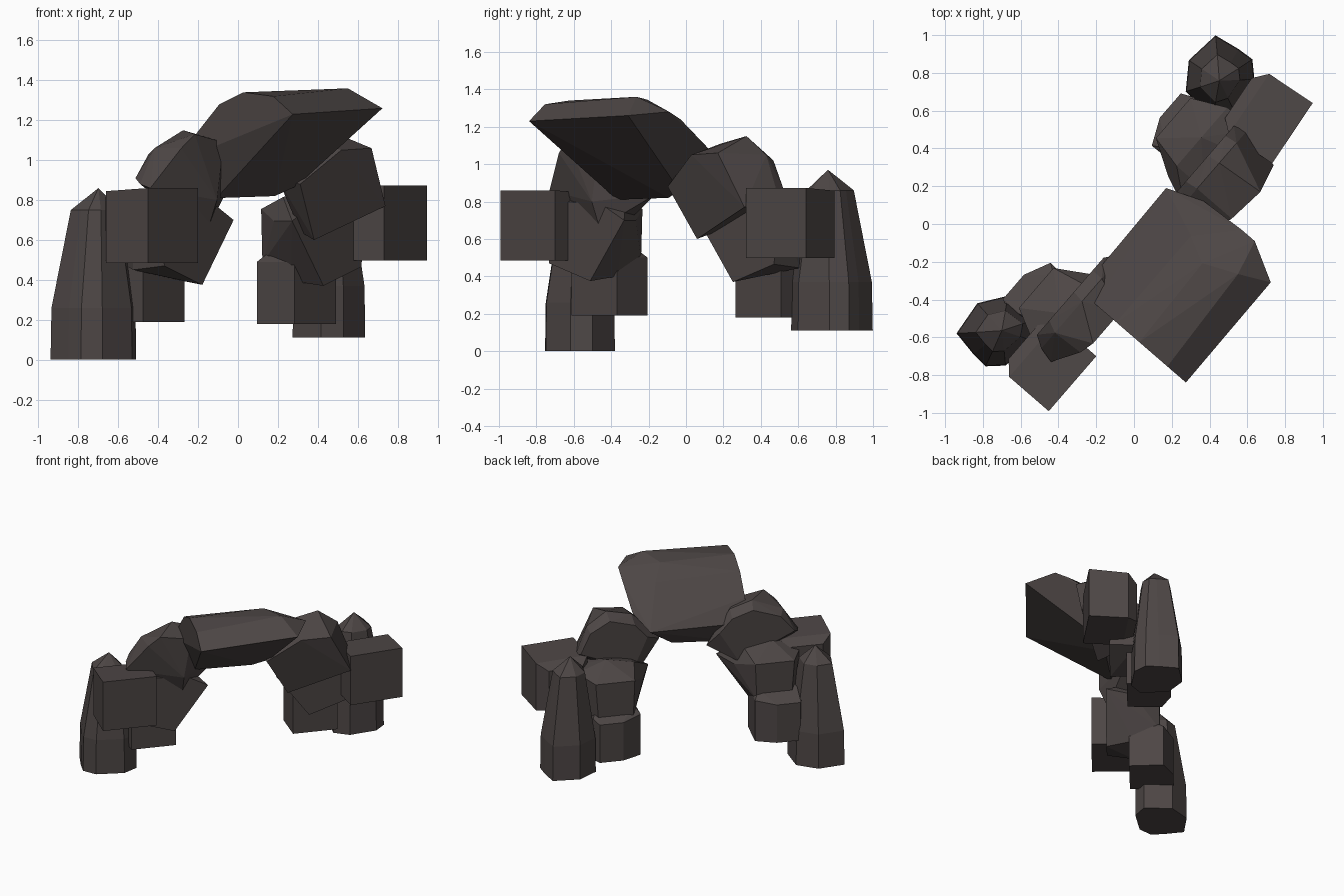
import bpy, bmesh, math
from mathutils import Vector, Matrix

if "Cube" in bpy.data.objects:
    bpy.data.objects.remove(bpy.data.objects["Cube"])

# Arch runs diagonally: U along the span, V towards the front right
U = Vector((0.654, 0.756, 0))
V = Vector((0.756, -0.654, 0))

stone = bpy.data.materials.new("dark_stone")
stone.diffuse_color = (0.075, 0.062, 0.06, 1)
stone.use_nodes = True
stone.node_tree.nodes["Principled BSDF"].inputs["Base Color"].default_value = stone.diffuse_color


def rock(name, pts, side=1, ds=0, dt=0, dz=0, rot=0):
    """Faceted boulder: hull of (span, depth, height) points, side=-1 mirrors it."""
    world = [U * side * (s + ds) + V * (t + dt) + Vector((0, 0, z + dz)) for s, t, z in pts]
    mid = sum(world, Vector()) / len(world)
    spin = Matrix.Rotation(math.radians(rot), 3, 'Z')
    bm = bmesh.new()
    for p in world:
        bm.verts.new(spin @ (p - mid))
    res = bmesh.ops.convex_hull(bm, input=bm.verts[:])
    junk = {g for g in res["geom_interior"] + res["geom_unused"]
            if isinstance(g, bmesh.types.BMVert)}
    bmesh.ops.delete(bm, geom=list(junk), context='VERTS')
    bmesh.ops.dissolve_limit(bm, angle_limit=math.radians(4), verts=bm.verts[:], edges=bm.edges[:])
    bmesh.ops.recalc_face_normals(bm, faces=bm.faces[:])
    me = bpy.data.meshes.new(name)
    bm.to_mesh(me)
    bm.free()
    me.materials.append(stone)
    ob = bpy.data.objects.new(name, me)
    ob.location = mid
    bpy.context.collection.objects.link(ob)


def slices(*rings):
    """Profiles of (span, height) placed at given depths."""
    return [(s, t, z) for t, prof in rings for s, z in prof]


def rect(s0, s1, z0, z1):
    return [(s0, z0), (s1, z0), (s1, z1), (s0, z1)]


# Capstone slab
left_end = [(.017, 1.0), (.124, 1.14), (.27, 1.28), (.43, 1.34), (.627, 1.32), (.757, 1.23)]
slab = [(-.455, t, z) for t, z in left_end]
slab += [(.255, .004, 1.01), (.333, .2, 1.08), (.35, .45, 1.24), (.35, .543, 1.28),
         (.24, .75, 1.26), (.16, .59, 1.36), (.08, .41, 1.345), (.15, .27, 1.26),
         (.2, .13, 1.13), (-.35, .16, .81), (.05, .2, .82), (.16, .25, .87)]
rock("capstone", slab)

# Tall tapered pillar: footprint repeated at three heights plus a tip
foot = [(-.138, -.145), (.054, -.166), (.19, -.07), (.203, .128),
        (.1, .19), (-.097, .163), (-.17, .085), (-.163, -.005)]
pillar = [(.915 - a * k - .03 * (1 - k), -.187 + b * k + .03 * (1 - k), z)
          for k, z in ((1, 0), (.98, .26), (.58, .75)) for a, b in foot]
pillar.append((.885, -.16, .86))

# Squared boulder on the front side
box = slices((.307, rect(.66, 1.045, .485, .86)),
             (.03, rect(.66, 1.045, .485, .845)),
             (-.035, rect(.72, .975, .50, .80)))

# Low block at the inner foot
block = slices((.04, rect(.40, .72, .19, .50)),
               (.0, rect(.42, .68, .19, .56)),
               (-.20, rect(.39, .73, .19, .50)),
               (-.14, rect(.43, .70, .19, .555)),
               (-.265, rect(.53, .70, .19, .48)))

# Lower wedge stone
lower = slices((.19, [(.25, .70), (.49, .375), (.78, .47), (.82, .75), (.66, .80), (.40, .78)]),
               (.0, [(.33, .70), (.46, .40), (.80, .45), (.81, .78), (.60, .86), (.40, .82)]),
               (-.18, [(.44, .76), (.45, .49), (.70, .49), (.72, .76)]))

# Upper wedge stones: flat front face, ridge and back
upper_right = [(.13, .30, .88), (.294, .25, .60), (.72, .355, .77), (.36, .373, 1.05),
               (.567, .395, 1.06)]
upper_right += slices((.13, [(.16, .90), (.33, .64), (.76, .84), (.68, 1.05), (.54, 1.15), (.36, 1.11)]),
                      (.06, [(.26, .95), (.36, .72), (.74, .87), (.67, 1.02), (.53, 1.10), (.35, 1.05)]))
upper_left = [(.40, .25, 1.09), (.45, .25, .80), (.447, .19, .66), (.84, .145, .86),
              (.70, .23, 1.06), (.62, .25, 1.13)]
upper_left += slices((.06, [(.16, .84), (.45, .69), (.82, .88), (.71, 1.06), (.49, 1.15), (.33, 1.10)]),
                     (-.005, [(.24, .95), (.38, .72), (.78, .91), (.68, 1.03), (.48, 1.10), (.33, 1.05)]))

# Both legs: (left shape, right shape, left shift and turn, right shift and turn)
parts = {
    "pillar": (pillar, pillar, (0, 0, 0, 0), (-.015, .005, .11, 0)),
    "square_boulder": (box, box, (0, 0, 0, 0), (.035, .015, .013, 7)),
    "foot_block": (block, block, (.055, 0, 0, 0), (-.015, 0, -.01, 0)),
    "lower_wedge": (lower, lower, (.015, .01, 0, 0), (-.02, -.03, -.005, 0)),
    "upper_wedge": (upper_left, upper_right, (0, 0, 0, 0), (0, 0, 0, 0)),
}
for part, (left_pts, right_pts, left, right) in parts.items():
    rock("left_" + part, left_pts, -1, *left)
    rock("right_" + part, right_pts, 1, *right)
